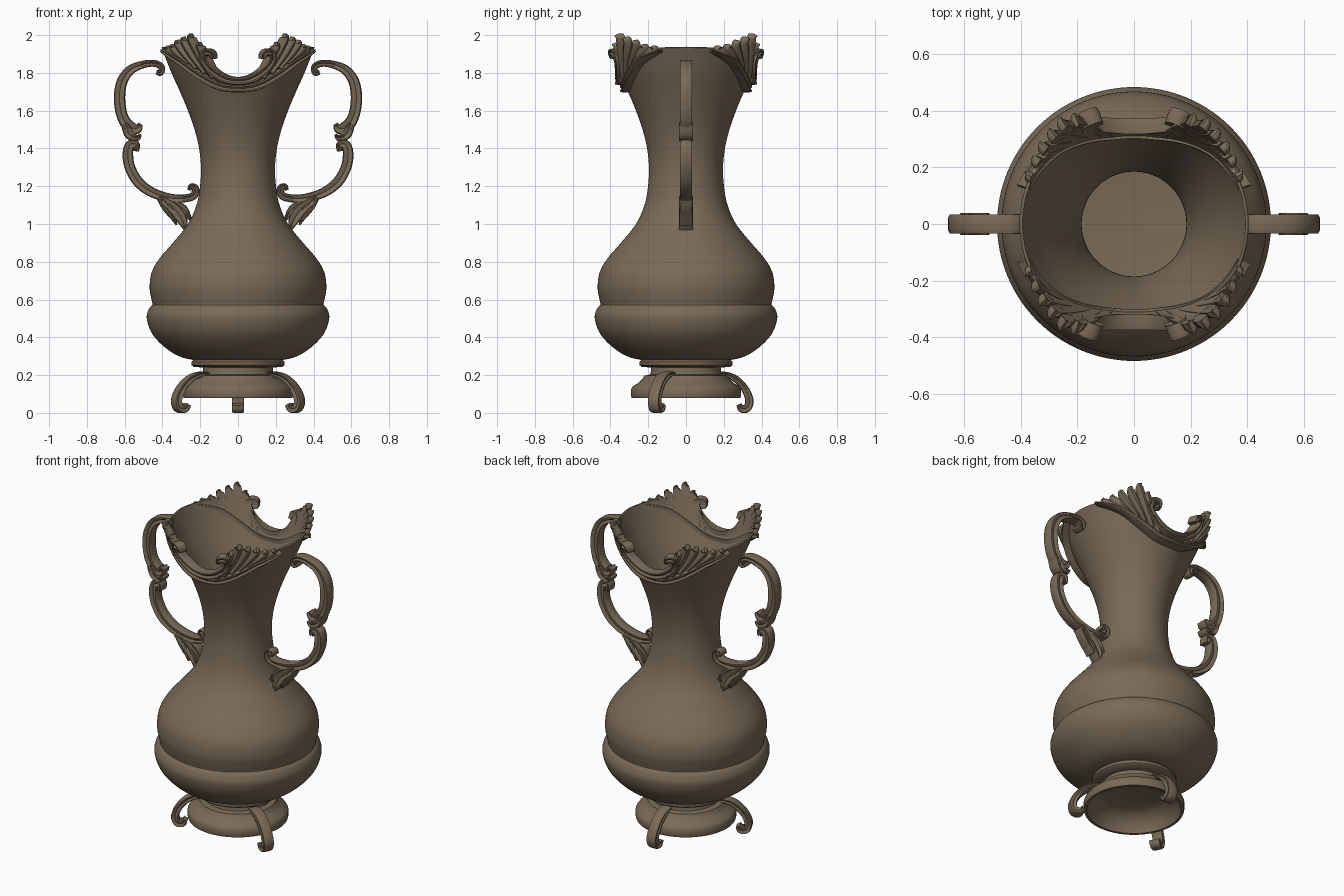
import bpy, bmesh, math
from mathutils import Vector

if "Cube" in bpy.data.objects:
    bpy.data.objects.remove(bpy.data.objects["Cube"])

bronze = bpy.data.materials.new("aged_bronze")
bronze.diffuse_color = (0.19, 0.145, 0.095, 1)
bronze.use_nodes = True
bronze.node_tree.nodes["Principled BSDF"].inputs["Base Color"].default_value = bronze.diffuse_color


def smooth(pts, n=6):
    """Catmull-Rom through tuples of any length."""
    out = []
    for i in range(len(pts) - 1):
        p0, p1, p2, p3 = (pts[max(0, min(len(pts) - 1, i + k))] for k in (-1, 0, 1, 2))
        for s in range(n):
            t = s / n
            out.append(tuple(0.5 * (2 * b + (c - a) * t + (2 * a - 5 * b + 4 * c - d) * t * t
                                    + (3 * b - a - 3 * c + d) * t ** 3)
                             for a, b, c, d in zip(p0, p1, p2, p3)))
    return out + [tuple(pts[-1])]


def lookup(table, x):
    """Linear interpolation, extrapolating at the ends."""
    i = 0
    while i < len(table) - 2 and x > table[i + 1][0]:
        i += 1
    (x0, y0), (x1, y1) = table[i], table[i + 1]
    return y0 + (y1 - y0) * (x - x0) / (x1 - x0)


def finish(bm, name, angle=40):
    me = bpy.data.meshes.new(name)
    bm.to_mesh(me)
    bm.free()
    me.materials.append(bronze)
    ob = bpy.data.objects.new(name, me)
    bpy.context.collection.objects.link(ob)
    bpy.ops.object.select_all(action='DESELECT')
    ob.select_set(True)
    bpy.context.view_layer.objects.active = ob
    bpy.ops.object.shade_smooth_by_angle(angle=math.radians(angle))
    return ob


def lathe(name, profile, point, seg=128):
    bm = bmesh.new()
    rings = [[bm.verts.new(point(r, z, 2 * math.pi * j / seg)) for j in range(seg)]
             for r, z in profile]
    for lo, hi in zip(rings, rings[1:]):
        for j in range(seg):
            k = (j + 1) % seg
            bm.faces.new((lo[j], lo[k], hi[k], hi[j]))
    bmesh.ops.remove_doubles(bm, verts=bm.verts, dist=0.0005)
    return finish(bm, name)


def sweep(bm, pts, mapper, section, depth):
    """Sweep a section along (u, z, half width) points placed in space by mapper."""
    path = smooth(pts)
    placed = [mapper(u, z) for u, z, w in path]
    rings = []
    for i, (p, ref) in enumerate(placed):
        t = placed[min(i + 1, len(placed) - 1)][0] - placed[max(i - 1, 0)][0]
        side = t.cross(ref).normalized()
        rings.append([bm.verts.new(p + side * (a * path[i][2]) + ref * (d * depth))
                      for a, d in section])
    n = len(section)
    faces = [bm.faces.new(rings[0]), bm.faces.new(rings[-1])]
    for lo, hi in zip(rings, rings[1:]):
        for j in range(n):
            faces.append(bm.faces.new((lo[j], lo[(j + 1) % n], hi[(j + 1) % n], hi[j])))
    bmesh.ops.recalc_face_normals(bm, faces=faces)


# Cross-sections: grooved strap (two sided), rim moulding and leaf (one sided)
half = [(-1, .6), (-.8, 1), (-.45, 1), (0, .75), (.45, 1), (.8, 1), (1, .6)]
STRAP = half + [(-a, -d) for a, d in half]
MOULDING = [(-1, -.35)] + half + [(1, -.35)]
LEAF = [(-1, -.35), (-.85, .45), (-.4, .85), (0, 1), (.4, .85), (.85, .45), (1, -.35)]

# Vase body: lathed bulb and flaring neck, rim dipping at front and back
lower = smooth([(.20, .275), (.30, .295), (.385, .345), (.455, .42), (.483, .50),
                (.472, .55), (.452, .572)])
upper = smooth([(.452, .578), (.46, .61), (.468, .67), (.455, .75), (.41, .825), (.345, .90),
                (.265, 1.0), (.22, 1.1), (.201, 1.2), (.196, 1.3), (.206, 1.4), (.23, 1.5),
                (.265, 1.6), (.307, 1.7), (.352, 1.8), (.392, 1.9), (.405, 1.935)])
radius_at = [(z, r) for r, z in upper]
rim_height = [(0, 1.745), (.2, 1.76), (.36, 1.80), (.46, 1.86), (.52, 1.925), (1.6, 1.935)]


def body_point(r, z, a):
    if z > 1.6:
        h = lookup(rim_height, math.acos(min(1, abs(math.cos(a)))))
        z = 1.6 + (z - 1.6) * (h - 1.6) / .335
        r = lookup(radius_at, z)
    return r * math.sin(a), -r * math.cos(a), z


body = lathe("vase_body", [(0, .275)] + lower + upper, body_point)
wall = body.modifiers.new("wall", 'SOLIDIFY')
wall.thickness = 0.011
wall.offset = -1

# Hollow pedestal with collar
lathe("pedestal", [(0, .185), (.17, .185), (.20, .17), (.25, .14), (.272, .08), (.288, .08),
                   (.291, .09), (.291, .125), (.282, .14), (.25, .16), (.23, .18), (.222, .197),
                   (.19, .203), (.186, .22), (.186, .24), (.235, .244), (.246, .253),
                   (.246, .27), (.236, .281), (0, .281)],
      lambda r, z, a: (r * math.sin(a), -r * math.cos(a), z), 96)

# Three scrolled feet: two at the front corners, one at the back
foot = [(.15, .198, .012), (.20, .205, .014), (.26, .182, .018), (.31, .13, .02),
        (.335, .07, .022), (.325, .027, .022), (.295, .022, .02), (.28, .045, .014)]
for name, deg, stretch in (("foot_back", 90, 1), ("foot_right", -27, 1.09),
                           ("foot_left", 207, 1.09)):
    c, s = math.cos(math.radians(deg)), math.sin(math.radians(deg))
    bm = bmesh.new()
    sweep(bm, foot, lambda r, z: (Vector((r * c * stretch, r * s * stretch, z)),
                                  Vector((-s, c, 0))), STRAP, .031)
    finish(bm, name)

# Handles: upper C scroll, small leaf, lower C scroll, acanthus leaf spray
upper_scroll = [(.432, 1.805, .012), (.41, 1.80, .016), (.405, 1.83, .018), (.44, 1.85, .018),
                (.50, 1.845, .02), (.57, 1.815, .025), (.615, 1.75, .029), (.627, 1.66, .03),
                (.612, 1.57, .03), (.575, 1.515, .032), (.535, 1.505, .028), (.515, 1.53, .012)]
lower_scroll = [(.538, 1.385, .014), (.54, 1.42, .02), (.572, 1.418, .025), (.583, 1.37, .028),
                (.572, 1.30, .028), (.53, 1.225, .028), (.46, 1.17, .026), (.37, 1.14, .023),
                (.29, 1.135, .021), (.235, 1.15, .021), (.225, 1.188, .019),
                (.248, 1.20, .015), (.258, 1.178, .01)]
handle_leaves = [
    [(.60, 1.53, .02), (.575, 1.475, .026), (.535, 1.455, .017), (.515, 1.475, .007)],
    [(.42, 1.14, .015), (.35, 1.09, .03), (.30, 1.03, .03), (.272, .955, .005)],
    [(.40, 1.13, .015), (.36, 1.07, .022), (.325, .995, .005)],
    [(.42, 1.14, .012), (.385, 1.09, .02), (.36, 1.035, .004)],
    [(.36, 1.12, .015), (.29, 1.08, .022), (.25, 1.02, .008)]]
for name, sx in (("handle_left", -1), ("handle_right", 1)):
    bm = bmesh.new()
    place = lambda x, z: (Vector((sx * x, 0, z)), Vector((0, 1, 0)))
    sweep(bm, upper_scroll, place, STRAP, .033)
    sweep(bm, lower_scroll, place, STRAP, .032)
    for k, leaf in enumerate(handle_leaves):
        sweep(bm, leaf, place, STRAP, .038 - .002 * k)
    finish(bm, name)

# Rim ornaments, in (angle, height) on the flared neck: scrolls, lower band, fanned leaves
scroll = [(0, 1.757, .022), (.2, 1.77, .023), (.36, 1.81, .022), (.455, 1.86, .021),
          (.44, 1.905, .02), (.35, 1.905, .018), (.33, 1.875, .012)]
band = [(0, 1.717, .02), (.3, 1.73, .022), (.6, 1.785, .022), (.9, 1.86, .018),
        (1.25, 1.918, .008)]
tips = [(.51, 1.95), (.62, 1.995), (.74, 1.98), (.87, 1.965), (1.0, 1.945), (1.14, 1.938)]
for name, face in (("rim_ornament_front", -1), ("rim_ornament_back", 1)):
    bm = bmesh.new()

    def on_neck(a, z):
        out = Vector((math.sin(a), face * math.cos(a), 0))
        return out * lookup(radius_at, z) + Vector((0, 0, z)), out

    for line, depth in ((scroll, .042), (band, .036)):
        mirrored = [(-a, z, w) for a, z, w in reversed(line[1:])]
        sweep(bm, mirrored + line, on_neck, MOULDING, depth)
    for k, (a, z) in enumerate(tips):
        a0, z0 = .27 + .12 * k, 1.745 + .026 * k
        leaf = [(a0, z0, .012), (a0 * .55 + a * .45 + .04, z0 * .5 + z * .5, .024),
                (a, z - .015, .024), (a - .02, z, .012)]
        for sx in (-1, 1):
            sweep(bm, [(sx * u, v, w) for u, v, w in leaf], on_neck, LEAF, .036 - .003 * k)
    finish(bm, name)
